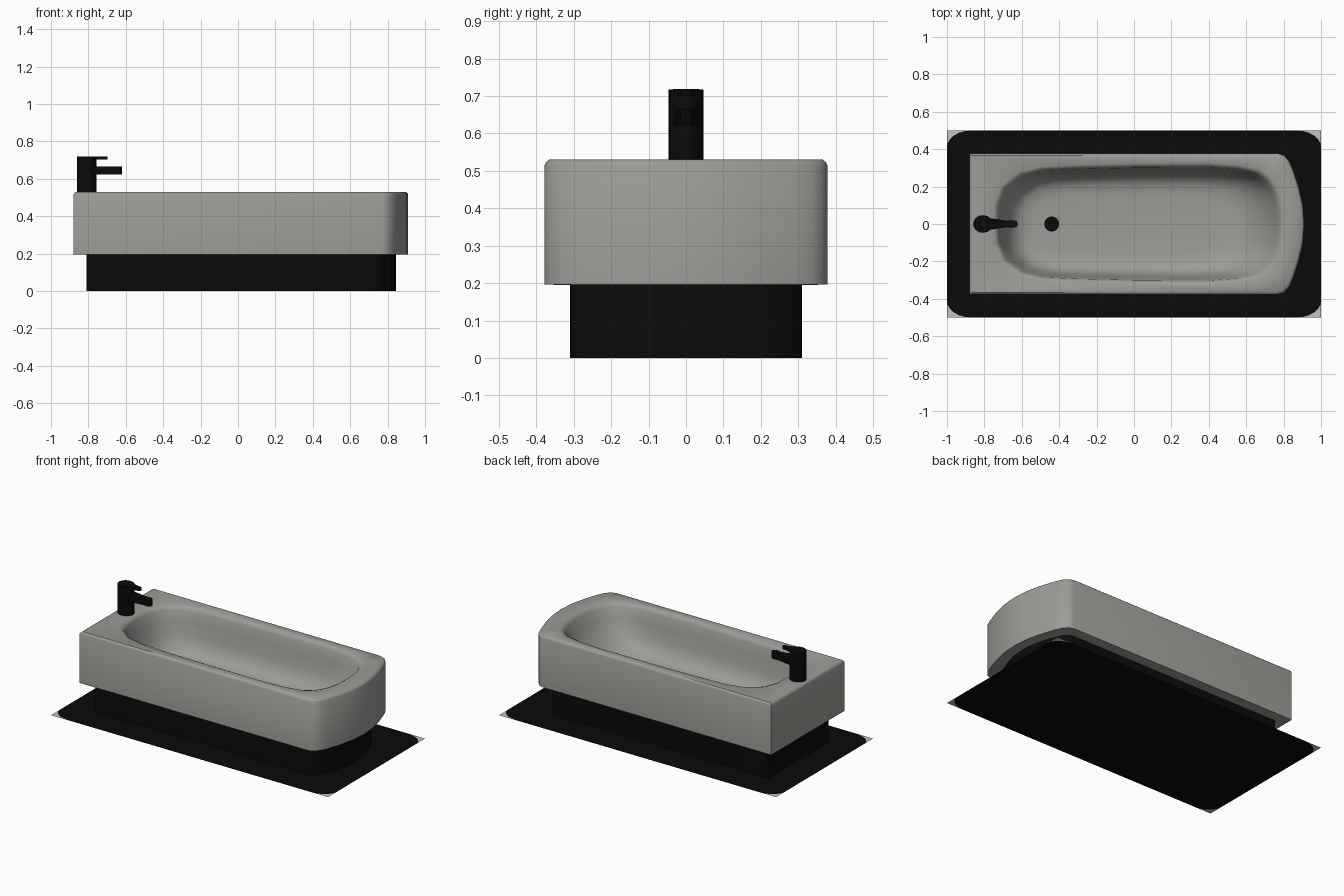
import bpy, bmesh, math

if "Cube" in bpy.data.objects:
    bpy.data.objects.remove(bpy.data.objects["Cube"])


def material(name, rgb):
    m = bpy.data.materials.new(name)
    m.diffuse_color = (*rgb, 1)
    m.use_nodes = True
    m.node_tree.nodes["Principled BSDF"].inputs["Base Color"].default_value = m.diffuse_color
    return m


STONE = material("warm_grey", (0.34, 0.33, 0.31))
BLACK = material("black", (0.003, 0.003, 0.003))
PALE = material("pale_grey", (0.55, 0.55, 0.54))


def finish(bm, name, mats, smooth=35):
    bmesh.ops.recalc_face_normals(bm, faces=bm.faces[:])
    me = bpy.data.meshes.new(name)
    bm.to_mesh(me)
    bm.free()
    ob = bpy.data.objects.new(name, me)
    bpy.context.collection.objects.link(ob)
    for m in mats:
        me.materials.append(m)
    if smooth:
        bpy.ops.object.select_all(action='DESELECT')
        ob.select_set(True)
        bpy.context.view_layer.objects.active = ob
        bpy.ops.object.shade_smooth_by_angle(angle=math.radians(smooth))
    return ob


def mirrored(half):
    """Close a y >= 0 half outline by mirroring it in y."""
    return half + [(x, -y) for x, y in reversed(half) if y > 1e-6]


def fitted(pts, x0, x1, hy):
    """Stretch an outline to the given x range and half width."""
    a, b = min(p[0] for p in pts), max(p[0] for p in pts)
    h = max(p[1] for p in pts)
    return [(x0 + (x - a) / (b - a) * (x1 - x0), y / h * hy) for x, y in pts]


def ring(bm, pts, z):
    return [bm.verts.new((x, y, z)) for x, y in pts]


def skin(bm, rings):
    for a, b in zip(rings, rings[1:]):
        for i in range(len(a)):
            j = (i + 1) % len(a)
            bm.faces.new((a[i], a[j], b[j], b[i]))


def prism(name, pts, z0, z1, mat, bottom=True):
    bm = bmesh.new()
    r = [ring(bm, pts, z0), ring(bm, pts, z1)]
    skin(bm, r)
    bm.faces.new(r[1])
    if bottom:
        bm.faces.new(r[0])
    return finish(bm, name, [mat])


def ellipse(cx, rx, ry, n=24):
    return [(cx + rx * math.cos(2 * math.pi * i / n), ry * math.sin(2 * math.pi * i / n))
            for i in range(n)]


# Tub: square tap end, bowed far end, rounded basin
outer = mirrored([(0.91, 0), (0.903, 0.1), (0.88, 0.2), (0.85, 0.29), (0.83, 0.335),
                  (0.805, 0.365), (0.77, 0.378), (-0.88, 0.378)])
hole = mirrored([(0.775, 0), (0.77, 0.09), (0.75, 0.17), (0.71, 0.235), (0.65, 0.275),
                 (0.55, 0.295), (0.4, 0.305), (0, 0.303), (-0.3, 0.296), (-0.48, 0.288),
                 (-0.6, 0.26), (-0.69, 0.19), (-0.725, 0.1), (-0.73, 0)])
bm = bmesh.new()
shell = [ring(bm, fitted(outer, *s), z) for s, z in (
    ((-0.82, 0.855, 0.315), 0.195), ((-0.88, 0.91, 0.378), 0.196),
    ((-0.88, 0.91, 0.378), 0.515), ((-0.876, 0.906, 0.374), 0.523),
    ((-0.866, 0.897, 0.366), 0.53))]
basin = [ring(bm, fitted(hole, *s), z) for s, z in (
    ((-0.755, 0.80, 0.325), 0.53), ((-0.738, 0.785, 0.312), 0.523),
    ((-0.727, 0.772, 0.302), 0.505), ((-0.71, 0.745, 0.292), 0.44),
    ((-0.68, 0.69, 0.278), 0.35), ((-0.645, 0.60, 0.255), 0.28),
    ((-0.60, 0.51, 0.215), 0.25), ((-0.54, 0.44, 0.16), 0.243))]
skin(bm, shell)
skin(bm, basin)
bm.faces.new(shell[0])
bm.faces.new(basin[-1])
rim = []
for r in (shell[-1], basin[0]):
    rim += [bm.edges.get((r[i], r[i - 1])) for i in range(len(r))]
bmesh.ops.triangle_fill(bm, edges=rim, use_beauty=True, normal=(0, 0, 1))
finish(bm, "tub", [STONE], 40)

# Recessed plinth
prism("plinth", fitted(outer, -0.81, 0.845, 0.31), 0, 0.196, BLACK, bottom=False)

# Drain
prism("drain", ellipse(-0.44, 0.04, 0.04), 0.240, 0.249, BLACK)

# Tap: body, spout and lever
prism("tap_body", ellipse(-0.808, 0.052, 0.047), 0.525, 0.718, BLACK)
prism("tap_spout", mirrored([(-0.62, 0), (-0.627, 0.014), (-0.643, 0.02), (-0.68, 0.017),
                             (-0.76, 0.03), (-0.80, 0.035)]), 0.622, 0.665, BLACK)
prism("tap_lever", mirrored([(-0.698, 0), (-0.705, 0.013), (-0.74, 0.017),
                             (-0.80, 0.035)]), 0.702, 0.7185, BLACK)

# Floor mat: black with rounded corners, pale slivers in the corners
bm = bmesh.new()
mat_outline = []
for sx, sy, start in ((1, 1, 0), (-1, 1, 90), (-1, -1, 180), (1, -1, 270)):
    arc = []
    for i in range(7):
        t = math.radians(start + 15 * i)
        arc.append(bm.verts.new((sx * 0.87 + 0.13 * math.cos(t),
                                 sy * 0.41 + 0.09 * math.sin(t), 0)))
    tip = bm.verts.new((sx, sy * 0.5, 0))
    for a, b in zip(arc, arc[1:]):
        bm.faces.new((a, tip, b)).material_index = 1
    mat_outline += arc
bm.faces.new(mat_outline)
finish(bm, "floor_mat", [BLACK, PALE], None)
